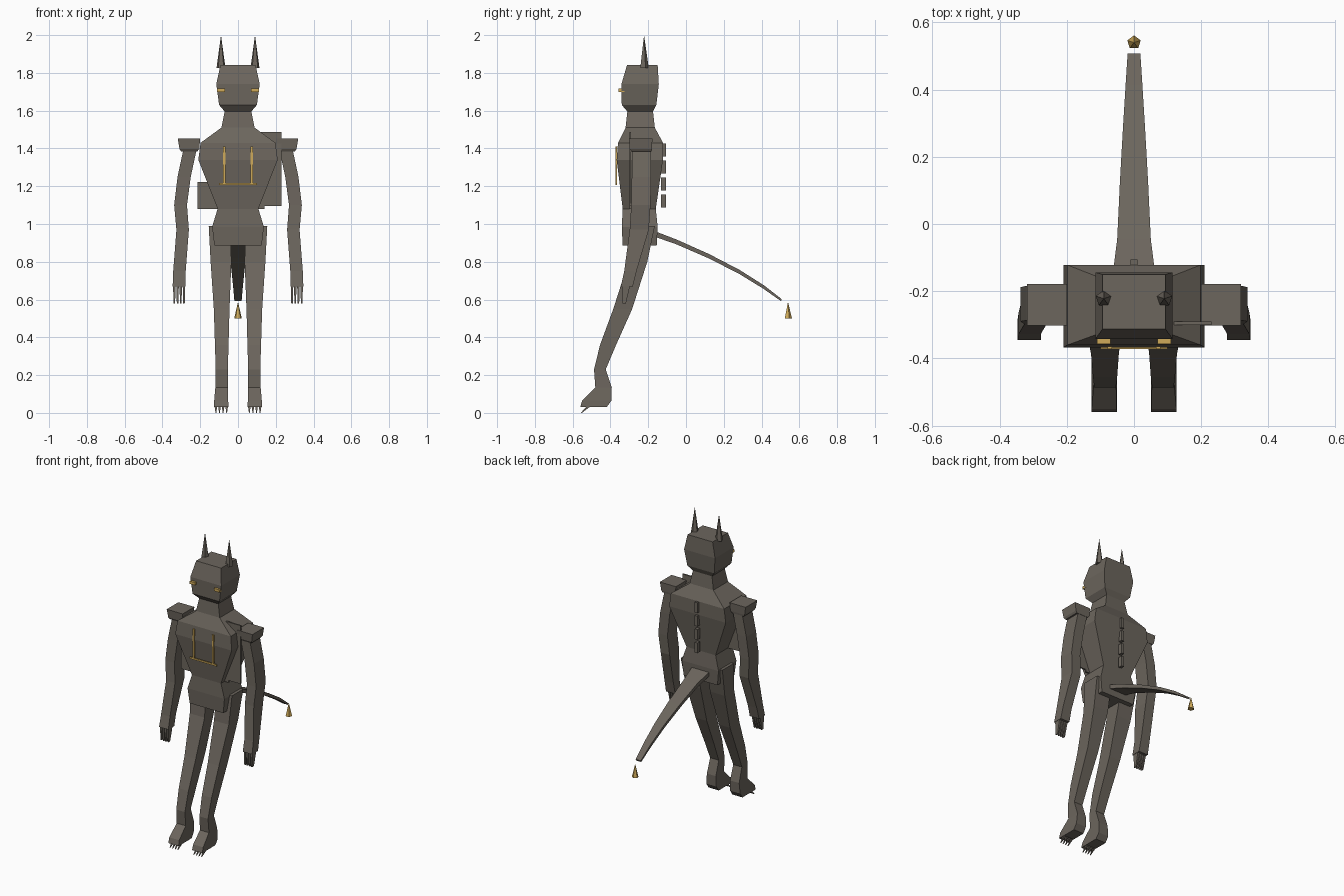
import bpy, bmesh, math

if "Cube" in bpy.data.objects:
    bpy.data.objects.remove(bpy.data.objects["Cube"])


def material(name, rgb):
    m = bpy.data.materials.new(name)
    m.diffuse_color = (*rgb, 1)
    m.use_nodes = True
    m.node_tree.nodes["Principled BSDF"].inputs["Base Color"].default_value = m.diffuse_color
    return m


GREY = material("warm grey", (0.15, 0.132, 0.11))
GOLD = material("gold", (0.62, 0.40, 0.10))


def finish(name, bm, mat):
    bmesh.ops.recalc_face_normals(bm, faces=bm.faces)
    me = bpy.data.meshes.new(name)
    bm.to_mesh(me)
    bm.free()
    me.materials.append(mat)
    ob = bpy.data.objects.new(name, me)
    bpy.context.collection.objects.link(ob)
    return ob


def loft(name, rings, mat=GREY):
    """Skin a chain of four-cornered rings and cap both ends."""
    bm = bmesh.new()
    loops = [[bm.verts.new(p) for p in ring] for ring in rings]
    for a, b in zip(loops, loops[1:]):
        for i in range(4):
            j = (i + 1) % 4
            bm.faces.new((a[i], a[j], b[j], b[i]))
    bm.faces.new(loops[0])
    bm.faces.new(loops[-1])
    return finish(name, bm, mat)


def level(z, x0, x1, y0, y1):
    return [(x0, y0, z), (x1, y0, z), (x1, y1, z), (x0, y1, z)]


def box(name, x0, x1, y0, y1, z0, z1, mat=GREY):
    return loft(name, [level(z0, x0, x1, y0, y1), level(z1, x0, x1, y0, y1)], mat)


def spike(name, x, y, z0, z1, r, mat=GREY):
    """Five-sided cone with one corner to the back."""
    bm = bmesh.new()
    base = [bm.verts.new((x + r * math.sin(a), y + r * math.cos(a), z0))
            for a in (math.tau * i / 5 for i in range(5))]
    tip = bm.verts.new((x, y, z1))
    bm.faces.new(base)
    for i in range(5):
        bm.faces.new((base[i], base[(i + 1) % 5], tip))
    return finish(name, bm, mat)


def side_levels(s, rows):
    return [level(z, s * a, s * b, y0, y1) for z, a, b, y0, y1 in rows]


# Torso and neck: height, half width, front, back
torso = [(0.885, .125, -.335, -.155), (0.985, .137, -.34, -.15),
         (1.08, .108, -.335, -.16), (1.34, .21, -.367, -.122),
         (1.43, .198, -.36, -.122), (1.51, .088, -.32, -.165),
         (1.60, .07, -.31, -.175)]
loft("torso", [level(z, -h, h, a, b) for z, h, a, b in torso])

# Head
head = [(1.595, .07, -.31, -.175), (1.63, .1, -.34, -.157),
        (1.74, .115, -.342, -.144), (1.842, .093, -.312, -.15)]
loft("head", [level(z, -h, h, a, b) for z, h, a, b in head])

for s, side in ((-1, "left"), (1, "right")):
    # Ears and eyes
    spike(f"ear_{side}", s * .09, -.222, 1.825, 2.0, .025)
    box(f"eye_{side}", s * .07, s * .11, -.357, -.325, 1.70, 1.718, GOLD)
    # Shoulder pad
    loft(f"shoulder_pad_{side}", side_levels(s, [
        (1.385, .215, .302, -.29, -.182), (1.398, .205, .31, -.298, -.18),
        (1.452, .2, .319, -.302, -.178)]))
    # Arm
    loft(f"arm_{side}", side_levels(s, [
        (1.40, .218, .288, -.287, -.184), (1.25, .25, .32, -.287, -.184),
        (1.10, .27, .338, -.29, -.188), (0.97, .26, .326, -.298, -.197),
        (0.75, .277, .343, -.327, -.262), (0.67, .277, .346, -.345, -.282)]))
    # Fingers
    for i in range(4):
        x = .286 + i * .017
        loft(f"finger_{side}_{i + 1}", side_levels(s, [
            (0.68, x - .007, x + .007, -.338, -.295),
            (0.58, x - .004, x + .004, -.336, -.318)]))
    # Leg and foot
    loft(f"leg_{side}", side_levels(s, [
        (0.99, .04, .155, -.285, -.165), (0.80, .035, .145, -.305, -.205),
        (0.55, .045, .128, -.385, -.285), (0.36, .05, .122, -.455, -.37),
        (0.23, .054, .118, -.487, -.425), (0.135, .053, .12, -.48, -.393),
        (0.065, .052, .126, -.55, -.395), (0.03, .05, .126, -.56, -.42)]))
    # Toe claws
    for i in range(4):
        x = .06 + i * .019
        loft(f"toe_claw_{side}_{i + 1}", side_levels(s, [
            (0.035, x - .007, x + .007, -.525, -.505),
            (0.0, x - .002, x + .002, -.557, -.551)]))
    # Vertical chest stripe
    box(f"chest_stripe_{side}", s * .066, s * .079, -.372, -.364, 1.21, 1.41, GOLD)

box("chest_bar", -.1, .1, -.372, -.364, 1.206, 1.217, GOLD)

# Thin plates set through the torso
box("upper_side_plate", .05, .23, -.30, -.29, 1.095, 1.487)
box("lower_side_plate", -.215, .14, -.30, -.29, 1.08, 1.222)

# Spine plates down the back
for i in range(4):
    z = 1.088 + i * .09
    box(f"spine_plate_{i + 1}", -.01, .01, -.133, -.106, z, z + .069)

# Flat drooping tail: depth, height, half width, half thickness
tail = [(-.16, .945, .064, .013), (-.05, .905, .05, .011), (.12, .83, .042, .01),
        (.28, .748, .033, .009), (.41, .667, .025, .008), (.505, .597, .019, .005)]
loft("tail", [[(-h, y - t * .4, z - t), (h, y - t * .4, z - t),
               (h, y + t * .4, z + t), (-h, y + t * .4, z + t)] for y, z, h, t in tail])
spike("tail_tip", 0, .54, .5, .588, .021, GOLD)
